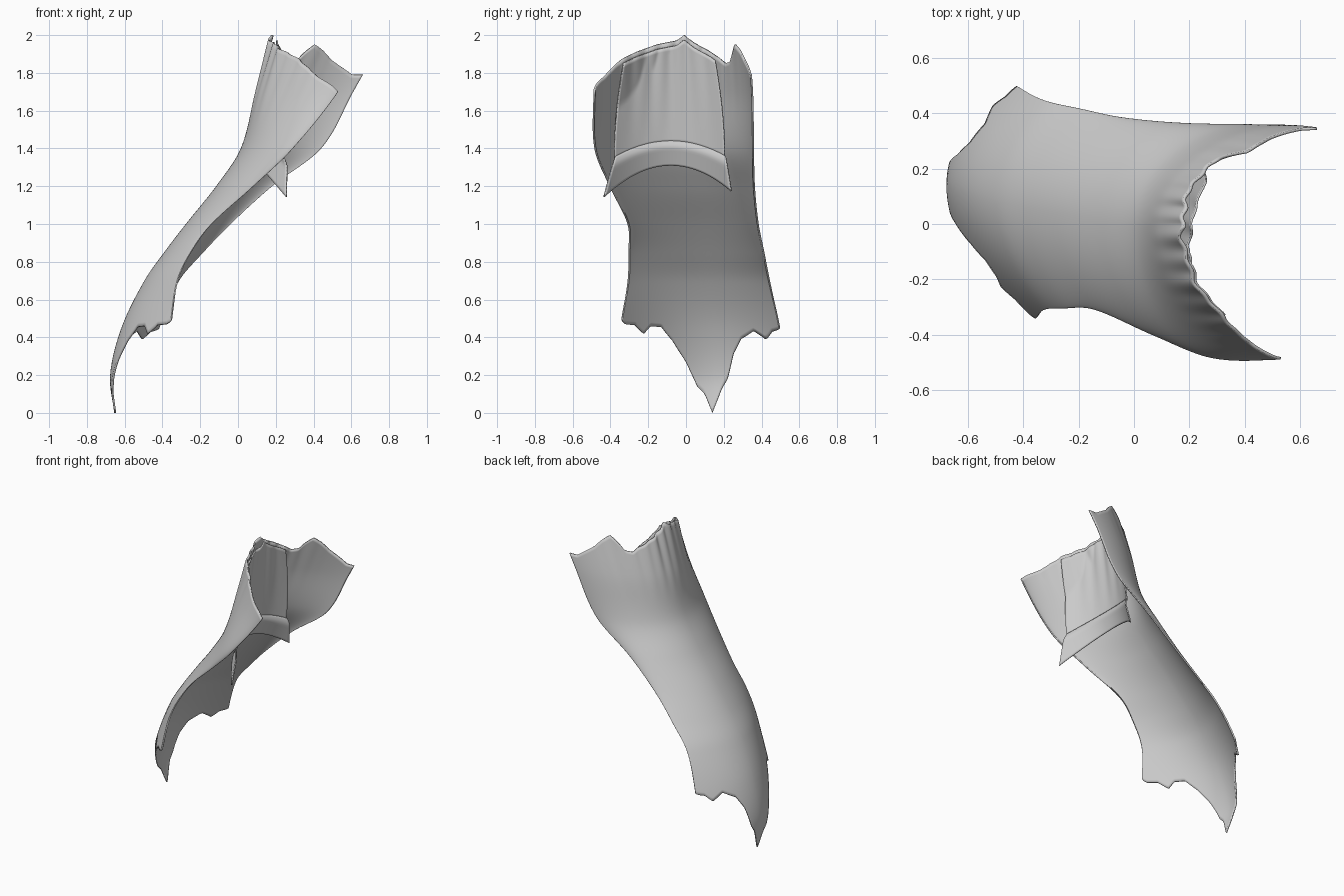
import bpy, bmesh, math

if "Cube" in bpy.data.objects:
    bpy.data.objects.remove(bpy.data.objects["Cube"])

# Horizontal sections: z, spine x, spine y, near edge x, y, far edge x, y
SECTIONS = [
    (0.00, -.650, .14, -.48, -.38, -.52, .55),
    (0.20, -.672, .14, -.42, -.36, -.48, .53),
    (0.45, -.612, .12, -.36, -.345, -.42, .495),
    (0.70, -.490, .08, -.32, -.305, -.315, .44),
    (0.85, -.385, .06, -.25, -.30, -.185, .41),
    (1.00, -.270, .04, -.14, -.305, -.04, .38),
    (1.20, -.110, .01, .08, -.40, .18, .36),
    (1.40, .020, -.01, .29, -.48, .44, .355),
    (1.70, .095, -.01, .53, -.485, .61, .35),
    (2.00, .168, -.01, .70, -.48, .78, .325),
]
# Torn lower hem and uneven top rim as (y, z)
HEM = [(-.345, .50), (-.32, .47), (-.27, .465), (-.225, .42), (-.19, .46), (-.13, .455),
       (-.07, .38), (0, .27), (.06, .14), (.10, .10), (.14, 0), (.19, .13), (.22, .18),
       (.25, .31), (.29, .39), (.36, .435), (.425, .39), (.455, .43), (.495, .45)]
RIM = [(-.485, 1.70), (-.43, 1.78), (-.34, 1.87), (-.26, 1.91), (-.15, 1.95), (-.05, 1.97),
       (-.01, 2.0), (.04, 1.96), (.13, 1.91), (.21, 1.85), (.235, 1.86), (.26, 1.95),
       (.285, 1.92), (.31, 1.87), (.325, 1.84), (.342, 1.79)]


def lerp_table(pts, t):
    for (a, p), (b, q) in zip(pts, pts[1:]):
        if t <= b:
            return p + (q - p) * max(0, (t - a) / (b - a))
    return pts[-1][1]


def section(z):
    """Smoothly interpolated section values at height z."""
    n = len(SECTIONS)
    i = next((k for k in range(n - 1) if z <= SECTIONS[k + 1][0]), n - 2)
    a, b = SECTIONS[i], SECTIONS[i + 1]
    p, q = SECTIONS[max(i - 1, 0)], SECTIONS[min(i + 2, n - 1)]
    h = b[0] - a[0]
    t = (z - a[0]) / h
    out = []
    for k in range(1, 7):
        m0 = (b[k] - p[k]) / (b[0] - p[0]) * h
        m1 = (q[k] - a[k]) / (q[0] - a[0]) * h
        out.append((2*t**3 - 3*t*t + 1) * a[k] + (t**3 - 2*t*t + t) * m0
                   + (3*t*t - 2*t**3) * b[k] + (t**3 - t*t) * m1)
    return out


def shell_point(u, z):
    xc, yc, xn, yn, xf, yf = section(z)
    ex, ey = (xn, yn) if u < 0 else (xf, yf)
    a = abs(u) * math.pi / 2
    s = math.sin(a)
    # parabolic trough at the hem, rounder towards the rim
    w = max(0, min(1, (z - .6) / .9))
    w = w * w * (3 - 2 * w) * (.5 if u < 0 else .95)
    x = xc + (ex - xc) * ((1 - w) * s ** (1.8 + .2 * z) + w * (1 - math.cos(a)))
    y = yc + (ey - yc) * s
    # gathered pleats near the rim
    fade = max(0, (z - 1.5) / .5) ** 1.5 * max(0, 1 - abs(u / .75) ** 4)
    x += .014 * fade * (1 + math.sin(38 * u) * math.cos(15 * u + 1))
    return x, y, z


def to_u(y, z):
    _, yc, _, yn, _, yf = section(z)
    s = (y - yc) / abs((yn if y < yc else yf) - yc)
    return math.asin(max(-1, min(1, s))) * 2 / math.pi


def sheet(name, fn, cols, rows, thick, offset):
    """Grid of fn(s, t), s and t in 0..1, given a thin thickness."""
    bm = bmesh.new()
    g = [[bm.verts.new(fn(i / cols, j / rows)) for i in range(cols + 1)] for j in range(rows + 1)]
    for j in range(rows):
        for i in range(cols):
            bm.faces.new((g[j][i], g[j + 1][i], g[j + 1][i + 1], g[j][i + 1]))
    me = bpy.data.meshes.new(name)
    bm.to_mesh(me)
    bm.free()
    ob = bpy.data.objects.new(name, me)
    bpy.context.collection.objects.link(ob)
    sol = ob.modifiers.new("thickness", 'SOLIDIFY')
    sol.thickness, sol.offset = thick, offset
    bpy.context.view_layer.objects.active = ob
    ob.select_set(True)
    bpy.ops.object.shade_smooth_by_angle(angle=math.radians(40))
    ob.select_set(False)
    return ob


# Curved outer shell, trimmed by hem and rim
hem_u = [(to_u(y, z), z) for y, z in HEM]
rim_u = [(to_u(y, z), z) for y, z in RIM]


def shell(s, t):
    u = 2 * s - 1
    lo, hi = lerp_table(hem_u, u), lerp_table(rim_u, u)
    return shell_point(u, lo + (hi - lo) * t)


sheet("outer_shell", shell, 140, 70, .01, 0)


# Inner lining panel standing off the shell at its foot
def lining_x(y, z):
    return .13 + .07 * (z - 1.4) / .55 + 1.3 * (y + .08) ** 2


def fold_z(y):
    return 1.43 - .95 * (y + .08) ** 2


def lining(s, t):
    y = (-.38 + .05 * t * t) + s * (.585 - .10 * t * t)
    z = fold_z(y) + (lerp_table(RIM, y) - .025 - fold_z(y)) * t
    pleat = .006 * t * math.sin(s * 34) * math.sin(s * math.pi)
    x = max(lining_x(y, z) + pleat, shell_point(to_u(y, z), z)[0] + .016)
    return x, y, z


sheet("inner_lining", lining, 60, 24, .008, 0)


# Turned cuff hanging below the lining, with a rolled upper edge
def cuff(s, t):
    y = (-.375 - .06 * t) + s * (.585 + .09 * t)
    z = fold_z(y) + .01 - t * (.13 + .38 * (y + .08) ** 2)
    return lining_x(y, z) + .025 * math.sin(min(1, t * 3) * math.pi / 2) - .03 * t, y, z


sheet("lining_cuff", cuff, 48, 12, .008, 0)
